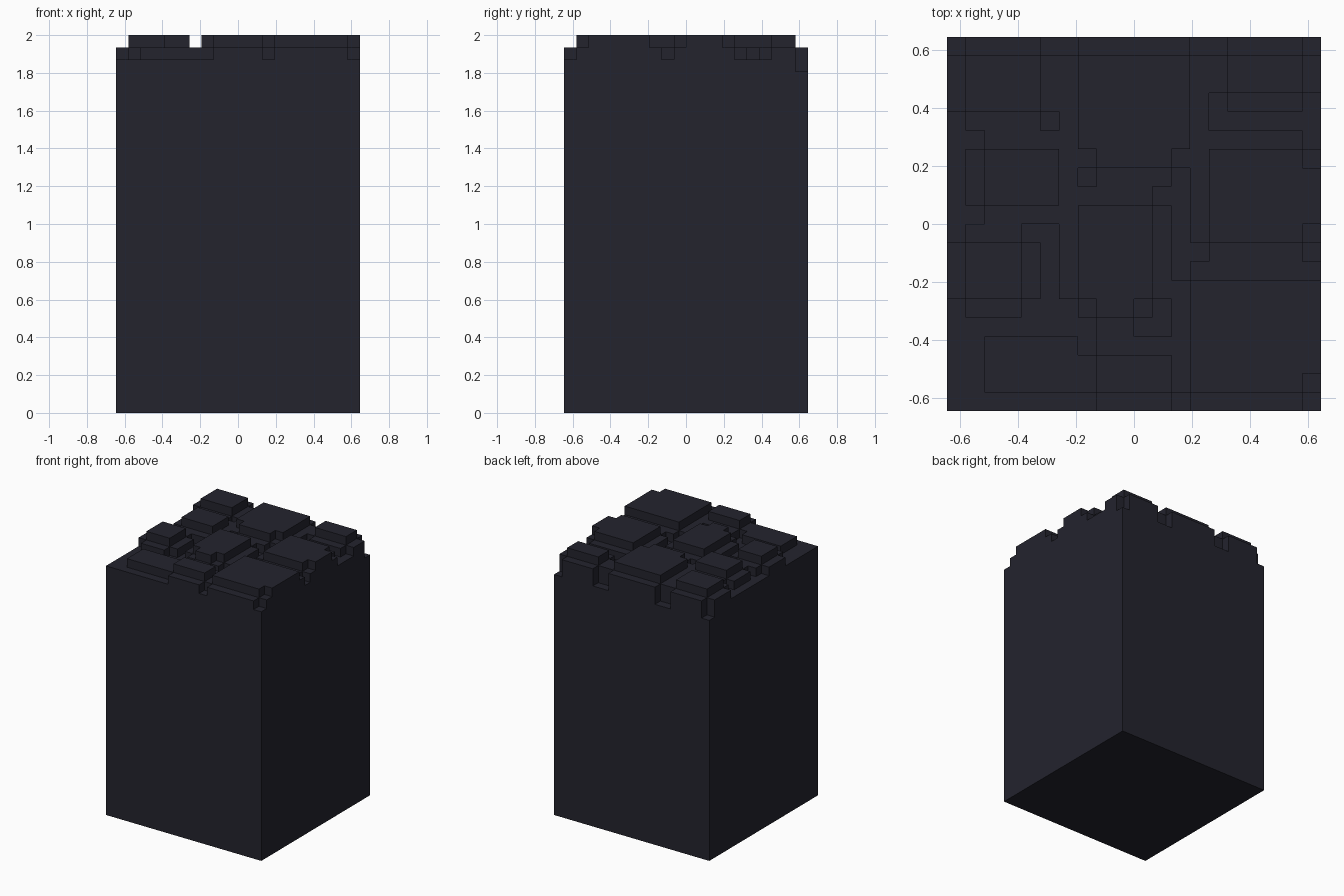
import bpy, bmesh

if "Cube" in bpy.data.objects:
    bpy.data.objects.remove(bpy.data.objects["Cube"])

U = 2 / 31            # voxel size
N, BASE = 20, 28      # cells per side, body height in voxels

stone = bpy.data.materials.new("dark slate")
stone.diffuse_color = (0.0170, 0.0170, 0.0265, 1)
stone.use_nodes = True
stone.node_tree.nodes["Principled BSDF"].inputs["Base Color"].default_value = stone.diffuse_color


def finish(bm, name):
    me = bpy.data.meshes.new(name)
    bmesh.ops.remove_doubles(bm, verts=bm.verts, dist=1e-5)
    bmesh.ops.recalc_face_normals(bm, faces=bm.faces)
    bm.to_mesh(me)
    bm.free()
    me.materials.append(stone)
    ob = bpy.data.objects.new(name, me)
    bpy.context.collection.objects.link(ob)


def quad(bm, pts):
    # cell coordinates: i to the right, j from the back edge forward, k up
    bm.faces.new([bm.verts.new(((i - N / 2) * U, (N / 2 - j) * U, k * U))
                  for i, j, k in pts])


# Cobbles: left, back, right, front cell limits and top level
cobbles = [
    (1, 1, 5, 4, 31), (7, 1, 13, 6, 31), (15, 1, 19, 3, 31),
    (2, 6, 6, 9, 31), (1, 11, 4, 14, 31), (7, 9, 11, 14, 31),
    (14, 6, 19, 11, 31), (13, 13, 19, 19, 31), (2, 16, 7, 19, 30),
    (8, 17, 12, 19, 31), (19, 7, 20, 10, 31), (19, 13, 20, 18, 31),
    (8, 5, 12, 7, 31), (8, 13, 10, 15, 31),
]
level = {(i, j): 28 if j == 0 else 29 for i in range(N) for j in range(N)}
for a, b, c, d, top in cobbles:
    for (i, j) in level:
        di = max(a - i, i - c + 1, 0)
        dj = max(b - j, j - d + 1, 0)
        if di + dj <= 1:                      # top, then a ring one step lower
            level[i, j] = max(level[i, j], top - di - dj)

# Cobbled top surface with walls down to each lower neighbour
bm = bmesh.new()
for (i, j), h in level.items():
    quad(bm, [(i, j, h), (i + 1, j, h), (i + 1, j + 1, h), (i, j + 1, h)])
    for di, dj, p, q in ((-1, 0, (i, j), (i, j + 1)),
                         (1, 0, (i + 1, j), (i + 1, j + 1)),
                         (0, -1, (i, j), (i + 1, j)),
                         (0, 1, (i, j + 1), (i + 1, j + 1))):
        for k in range(level.get((i + di, j + dj), BASE), h):
            quad(bm, [(*p, k), (*q, k), (*q, k + 1), (*p, k + 1)])
finish(bm, "cobbled_top")

# Plain block body, open under the cobbles
bm = bmesh.new()
c = [(0, 0), (N, 0), (N, N), (0, N)]
quad(bm, [(*p, 0) for p in c])
for n in range(4):
    p, q = c[n], c[(n + 1) % 4]
    quad(bm, [(*p, 0), (*q, 0), (*q, BASE), (*p, BASE)])
finish(bm, "block_body")
